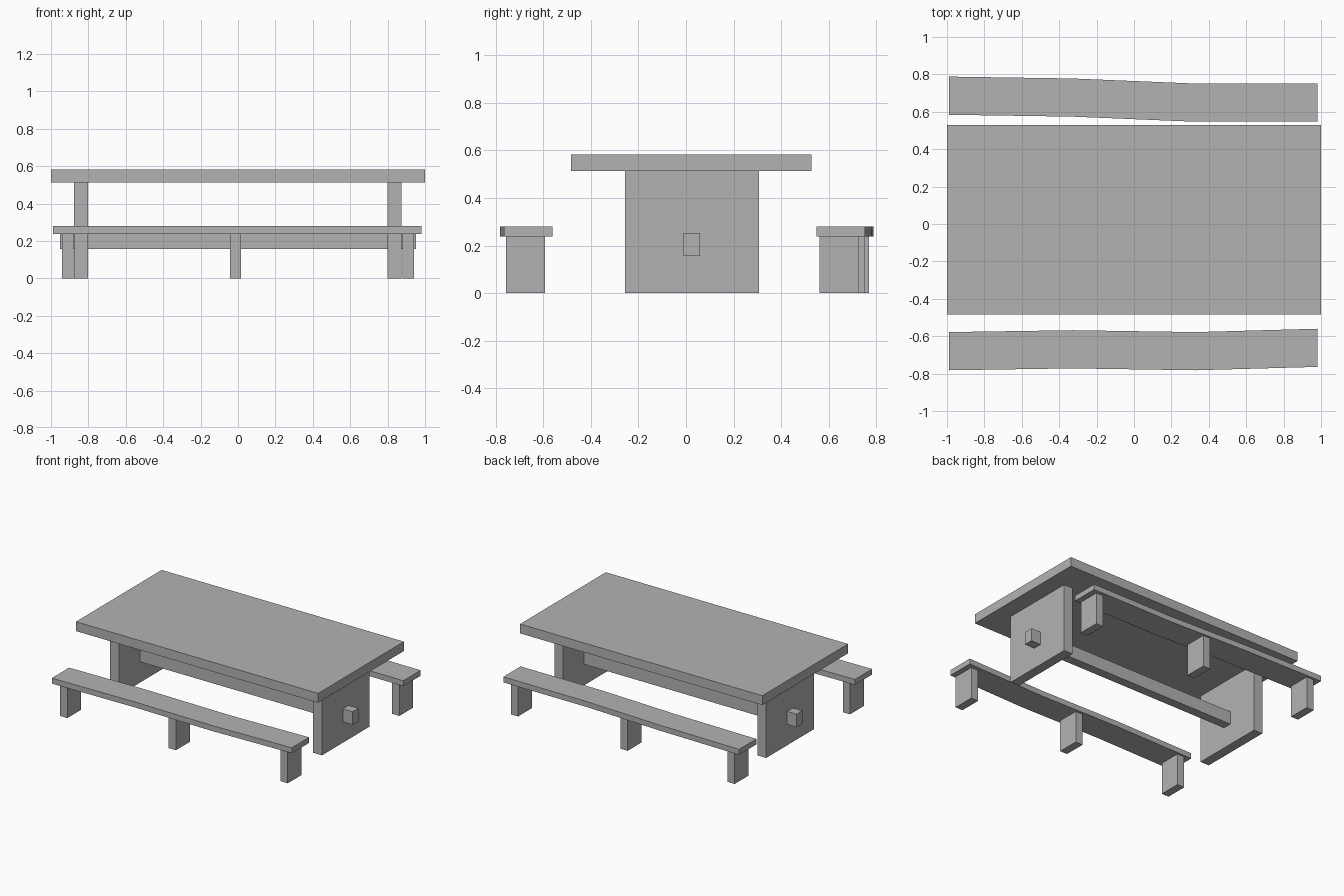
import bpy
import bmesh

cube = bpy.data.objects.get("Cube")
if cube:
    bpy.data.objects.remove(cube, do_unlink=True)

grey = bpy.data.materials.new("plain_grey")
grey.use_nodes = True
grey.diffuse_color = (0.45, 0.45, 0.45, 1)
grey.node_tree.nodes["Principled BSDF"].inputs["Base Color"].default_value = (0.45, 0.45, 0.45, 1)


def finish(name, bm):
    bmesh.ops.recalc_face_normals(bm, faces=bm.faces)
    mesh = bpy.data.meshes.new(name)
    bm.to_mesh(mesh)
    bm.free()
    mesh.materials.append(grey)
    obj = bpy.data.objects.new(name, mesh)
    bpy.context.collection.objects.link(obj)
    return obj


def box(name, xs, ys, zs):
    """Box spanning the given (low, high) ranges."""
    bm = bmesh.new()
    bmesh.ops.create_cube(bm, size=1)
    for v in bm.verts:
        for i, (low, high) in enumerate((xs, ys, zs)):
            v.co[i] = high if v.co[i] > 0 else low
    return finish(name, bm)


def plank(name, spine, width, zs):
    """Slightly bent board: an outline along the spine, extruded upwards."""
    bm = bmesh.new()
    near = [bm.verts.new((x, y - width / 2, zs[0])) for x, y in spine]
    far = [bm.verts.new((x, y + width / 2, zs[0])) for x, y in spine]
    strip = [bm.faces.new((near[i], near[i + 1], far[i + 1], far[i]))
             for i in range(len(spine) - 1)]
    raised = bmesh.ops.extrude_face_region(bm, geom=strip, use_keep_orig=True)["geom"]
    bmesh.ops.translate(bm, vec=(0, 0, zs[1] - zs[0]),
                        verts=[g for g in raised if isinstance(g, bmesh.types.BMVert)])
    return finish(name, bm)


# Table: top, two slab legs and the tie beam that pokes through them
box("table_top", (-1, 1), (-0.483, 0.528), (0.513, 0.583))
box("left_table_leg", (0.8, 0.873), (-0.257, 0.306), (0, 0.513))
box("right_table_leg", (-0.876, -0.803), (-0.257, 0.306), (0, 0.513))
box("tie_beam", (-0.953, 0.953), (-0.01, 0.058), (0.156, 0.253))

# Benches: gently bent seats
SEAT = (0.238, 0.279)
plank("front_bench_seat", [(-0.99, -0.68), (-0.33, -0.67), (0.33, -0.68), (0.98, -0.662)], 0.204, SEAT)
plank("back_bench_seat", [(-0.99, 0.686), (-0.33, 0.676), (0.3, 0.65), (0.982, 0.65)], 0.204, SEAT)

# Three block legs under each bench; the back ones follow the bend
places = (("right", -0.91), ("middle", -0.013), ("left", 0.91))
for bench, centres in (("front", (-0.674,) * 3), ("back", (0.687, 0.667, 0.642))):
    for (side, x), y in zip(places, centres):
        box(f"{bench}_bench_{side}_leg", (x - 0.03, x + 0.03),
            (y - 0.082, y + 0.082), (0, SEAT[0]))
